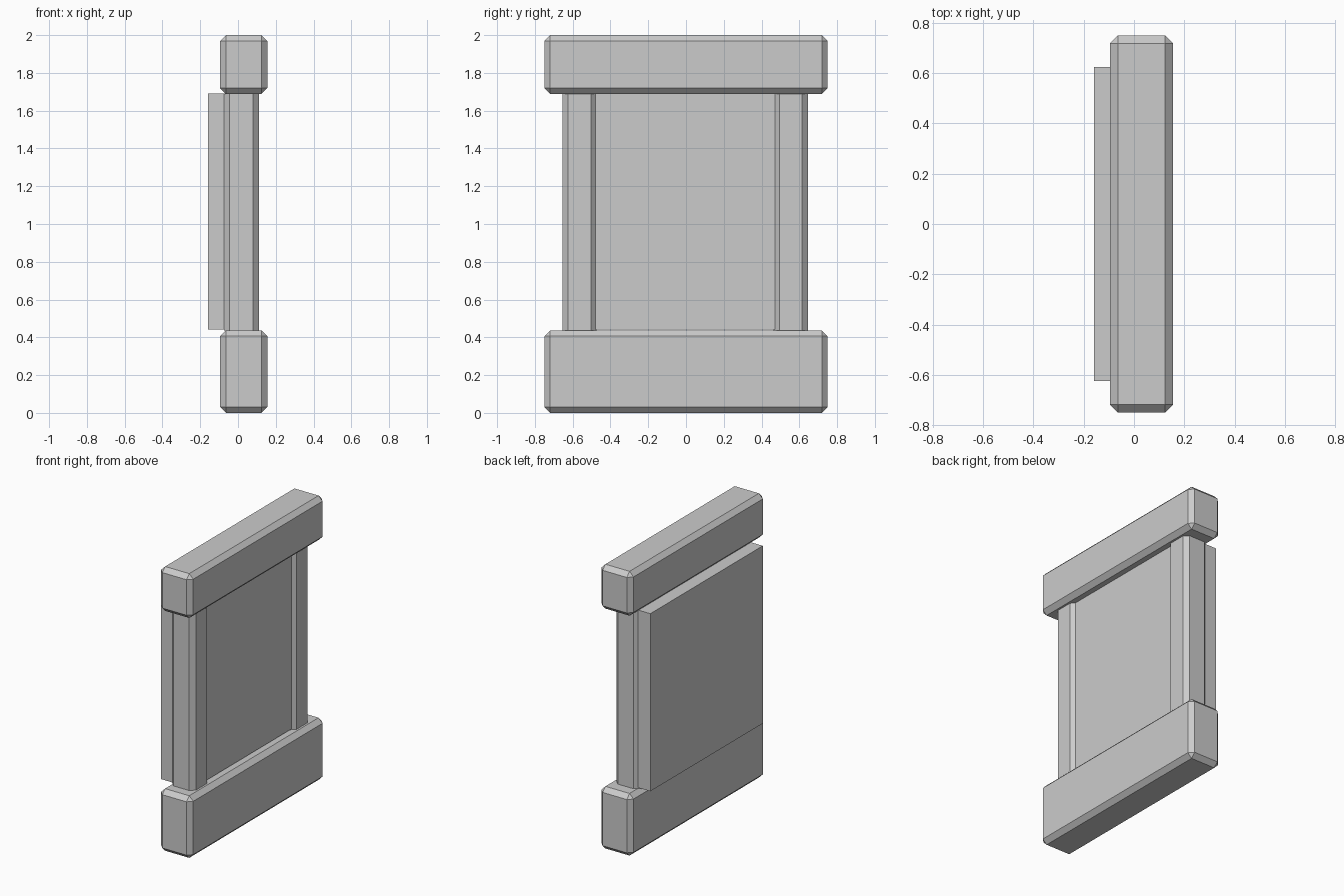
import bpy
import bmesh
from mathutils import Vector

default = bpy.data.objects.get("Cube")
if default:
    bpy.data.objects.remove(default, do_unlink=True)

BEVEL = 0.031

grey = bpy.data.materials.new("light_grey")
grey.use_nodes = True
colour = (0.6, 0.6, 0.6, 1)
grey.diffuse_color = colour
grey.node_tree.nodes["Principled BSDF"].inputs["Base Color"].default_value = colour


def block(name, low, high, bevel=None):
    """Box between two corners; bevel is None, 'all' or 'upright' edges."""
    low, high = Vector(low), Vector(high)
    centre, size = (low + high) / 2, high - low
    bm = bmesh.new()
    bmesh.ops.create_cube(bm, size=1)
    bmesh.ops.scale(bm, vec=size, verts=bm.verts)
    if bevel:
        edges = [e for e in bm.edges if bevel == "all"
                 or abs(e.verts[0].co.z - e.verts[1].co.z) > 0.01]
        bmesh.ops.bevel(bm, geom=edges, offset=BEVEL, segments=1,
                        profile=0.5, affect="EDGES")
    bmesh.ops.recalc_face_normals(bm, faces=bm.faces)
    mesh = bpy.data.meshes.new(name)
    bm.to_mesh(mesh)
    bm.free()
    mesh.materials.append(grey)
    obj = bpy.data.objects.new(name, mesh)
    obj.location = centre
    bpy.context.collection.objects.link(obj)
    return obj


RAIL_TOP, BEAM_BOTTOM = 0.437, 1.688

# Chamfered beams below and above
for name, z0, z1 in (("bottom_rail", 0, RAIL_TOP), ("top_rail", BEAM_BOTTOM, 2)):
    block(name, (-0.095, -0.75, z0), (0.155, 0.75, z1), "all")

# Upright posts with chamfered corners
for name, y in (("front_post", -0.564), ("back_post", 0.555)):
    block(name, (-0.075, y - 0.091, RAIL_TOP), (0.11, y + 0.091, BEAM_BOTTOM), "upright")

# Thick plain panel through the posts
block("panel", (-0.16, -0.625, 0.442), (0.086, 0.625, 1.692))
